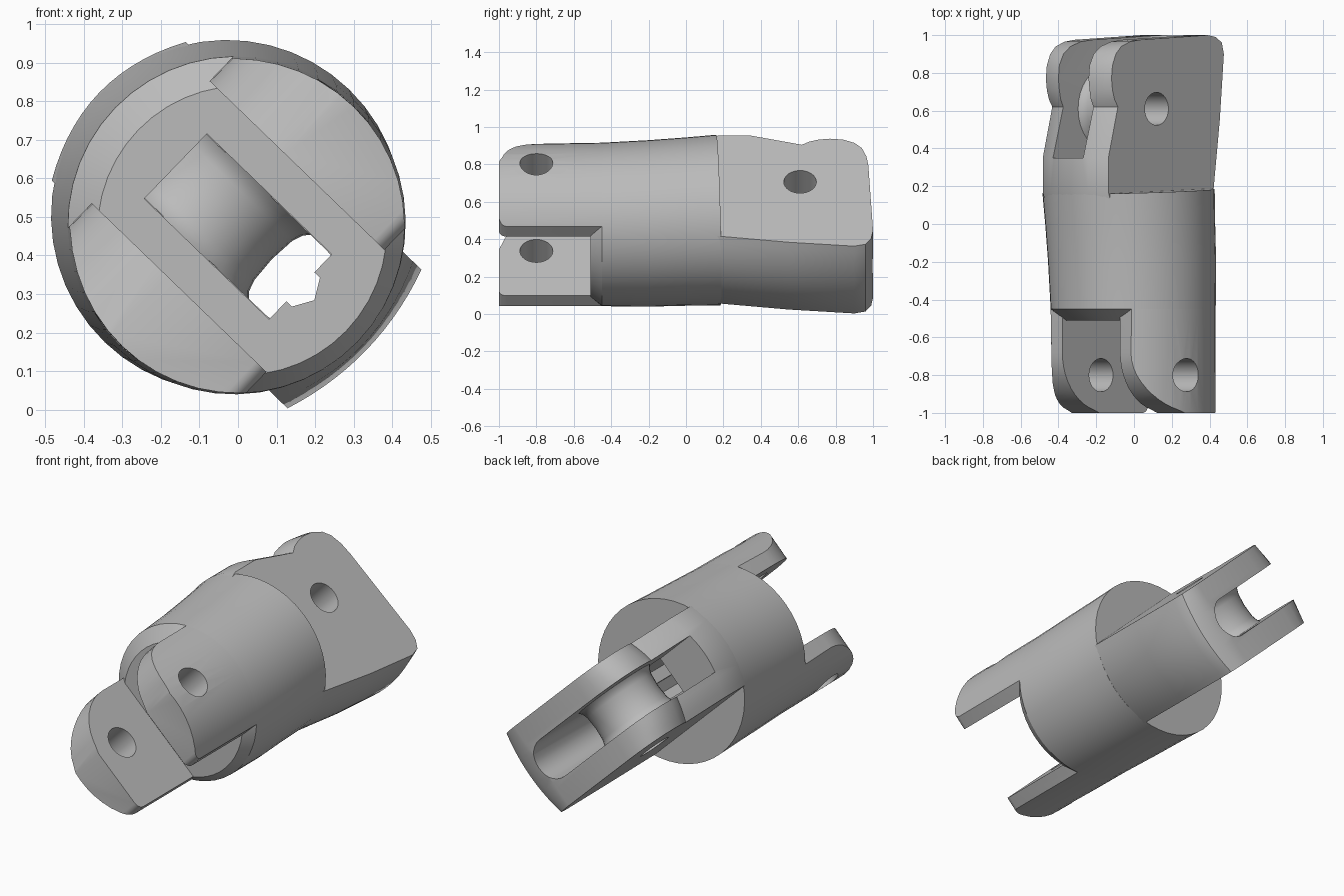
import bpy, bmesh, math
from mathutils import Matrix

cube = bpy.data.objects.get("Cube")
if cube:
    bpy.data.objects.remove(cube, do_unlink=True)

grey = bpy.data.materials.new("plain_grey")
grey.use_nodes = True
GREY = (0.5, 0.5, 0.5, 1)
grey.diffuse_color = GREY
grey.node_tree.nodes["Principled BSDF"].inputs["Base Color"].default_value = GREY

# Parts are built square to the axes, then rolled about y into place
PLACE = Matrix.Translation((0, 0, 0.475)) @ Matrix.Rotation(math.radians(44), 4, 'Y')


def loft(name, rings):
    """Skin a list of equal-length point rings and cap both ends."""
    bm = bmesh.new()
    loops = [[bm.verts.new(p) for p in ring] for ring in rings]
    n = len(loops[0])
    for a, b in zip(loops, loops[1:]):
        for i in range(n):
            j = (i + 1) % n
            bm.faces.new((a[i], a[j], b[j], b[i]))
    bm.faces.new(loops[0])
    bm.faces.new(loops[-1])
    bmesh.ops.recalc_face_normals(bm, faces=bm.faces[:])
    mesh = bpy.data.meshes.new(name)
    bm.to_mesh(mesh)
    bm.free()
    mesh.materials.append(grey)
    obj = bpy.data.objects.new(name, mesh)
    bpy.context.collection.objects.link(obj)
    return obj


def arc(cx, cy, r, start, end, steps):
    out = []
    for i in range(steps + 1):
        a = math.radians(start + (end - start) * i / steps)
        out.append((cx + r * math.cos(a), cy + r * math.sin(a)))
    return out


def ring_y(y, r, cx=0, tilt=0, n=48):
    """Circle round the y axis."""
    pts = arc(cx, 0, r, 0, 360, n)[:-1]
    return [(x, y + tilt * x, z) for x, z in pts]


def ring_z(x, y, z, r, n=32):
    return [(px, py, z) for px, py in arc(x, y, r, 0, 360, n)[:-1]]


def prism_z(name, outline, z0, z1):
    return loft(name, [[(x, y, z) for x, y in outline] for z in (z0, z1)])


def prism_y(name, outline, y0, y1):
    return loft(name, [[(x, y, z) for x, z in outline] for y in (y0, y1)])


def rect(x0, x1, y0, y1):
    return [(x0, y0), (x1, y0), (x1, y1), (x0, y1)]


def boolean(obj, tool, op='DIFFERENCE'):
    tool.hide_render = True
    mod = obj.modifiers.new("cut", 'BOOLEAN')
    mod.operation = op
    mod.solver = 'EXACT'
    mod.object = tool
    bpy.context.view_layer.objects.active = obj
    bpy.ops.object.modifier_apply(modifier=mod.name)
    bpy.data.objects.remove(tool, do_unlink=True)


def pin_hole(obj, x, y, r):
    boolean(obj, loft("pin_cutter", [ring_z(x, y, z, r) for z in (-0.7, 0.7)]))


def channel(obj):
    boolean(obj, prism_y("channel_cutter", rect(-0.225, 0.225, -0.117, 0.117), -1.2, 0.4))
    groove = arc(0.215, 0, 0.06, 0, 360, 6)[:-1]
    boolean(obj, prism_y("groove_cutter", groove, -1.2, 0.4))


# Barrel: gently swelling, slightly bent, chamfered at the front
barrel = loft("barrel", [
    ring_y(-0.51, 0.375, 0.015),
    ring_y(-0.45, 0.437, -0.006),
    ring_y(-0.2, 0.445, -0.014),
    ring_y(0.0, 0.45, -0.028),
    ring_y(0.175, 0.456, -0.04, 0.035)])
channel(barrel)

# Front lugs: one cylinder trimmed to a rounded outline, slotted and drilled
lugs = loft("front_lugs", [
    ring_y(-1, 0.432), ring_y(-0.45, 0.437, -0.006), ring_y(-0.35, 0.439, -0.009)])
outline = [(-0.315, -0.3)] + arc(0, -0.68, 0.315, 180, 270, 12)
outline = [(x, -1.0005 if y < -0.99 else y) for x, y in outline]
outline += arc(0.275, -0.9605, 0.04, 270, 360, 4) + [(0.315, -0.3)]
boolean(lugs, prism_z("outline_cutter", outline, -0.6, 0.6), 'INTERSECT')
boolean(lugs, prism_z("slot_cutter", rect(-0.6, 0.6, -1.3, -0.2), -0.22, 0.22))
pin_hole(lugs, -0.03, -0.8, 0.088)

# Rear tongue: side profile (y, x, bulge) swept across its thickness
profile = [
    (0.05, -0.39, -1), (0.17, -0.43, -1), (0.35, -0.43, -1), (0.62, -0.36, -0.9),
    (0.66, -0.385, -0.8), (0.71, -0.4, -0.7), (0.77, -0.407, -0.7),
    (0.84, -0.4, -0.7), (0.9, -0.375, -0.6), (0.94, -0.335, -0.4),
    (0.965, -0.27, -0.2), (0.975, -0.2, 0), (1.0, 0.3, 0), (0.99, 0.36, 0.3),
    (0.96, 0.405, 0.5), (0.9, 0.42, 0.6), (0.55, 0.39, 0.8), (0.19, 0.345, 1),
    (0.05, 0.32, 1)]
HALF = 0.25
steps = 14
rings = []
for i in range(steps + 1):
    t = 2 * i / steps - 1
    rings.append([(x + 0.07 * k * (1 - t * t), y, HALF * t) for y, x, k in profile])
tongue = loft("rear_tongue", rings)
pocket = [(-0.8, -0.115)] + arc(0.21, 0, 0.115, -90, 90, 14) + [(-0.8, 0.115)]
boolean(tongue, prism_y("pocket_cutter", pocket, 0.35, 1.3))
channel(tongue)
pin_hole(tongue, -0.075, 0.61, 0.087)

# Waisted spool round the rear pin, between the two plates
spool = loft("pin_spool", [
    ring_z(-0.075, 0.61, z, r) for z, r in (
        (-0.12, 0.23), (-0.1, 0.212), (-0.07, 0.202), (0, 0.197),
        (0.07, 0.202), (0.1, 0.212), (0.12, 0.23))])
pin_hole(spool, -0.075, 0.61, 0.087)

# Roll into place and smooth the curved faces
for obj in (barrel, lugs, tongue, spool):
    obj.data.transform(PLACE)
    bpy.ops.object.select_all(action='DESELECT')
    obj.select_set(True)
    bpy.context.view_layer.objects.active = obj
    bpy.ops.object.shade_smooth_by_angle(angle=math.radians(30))
